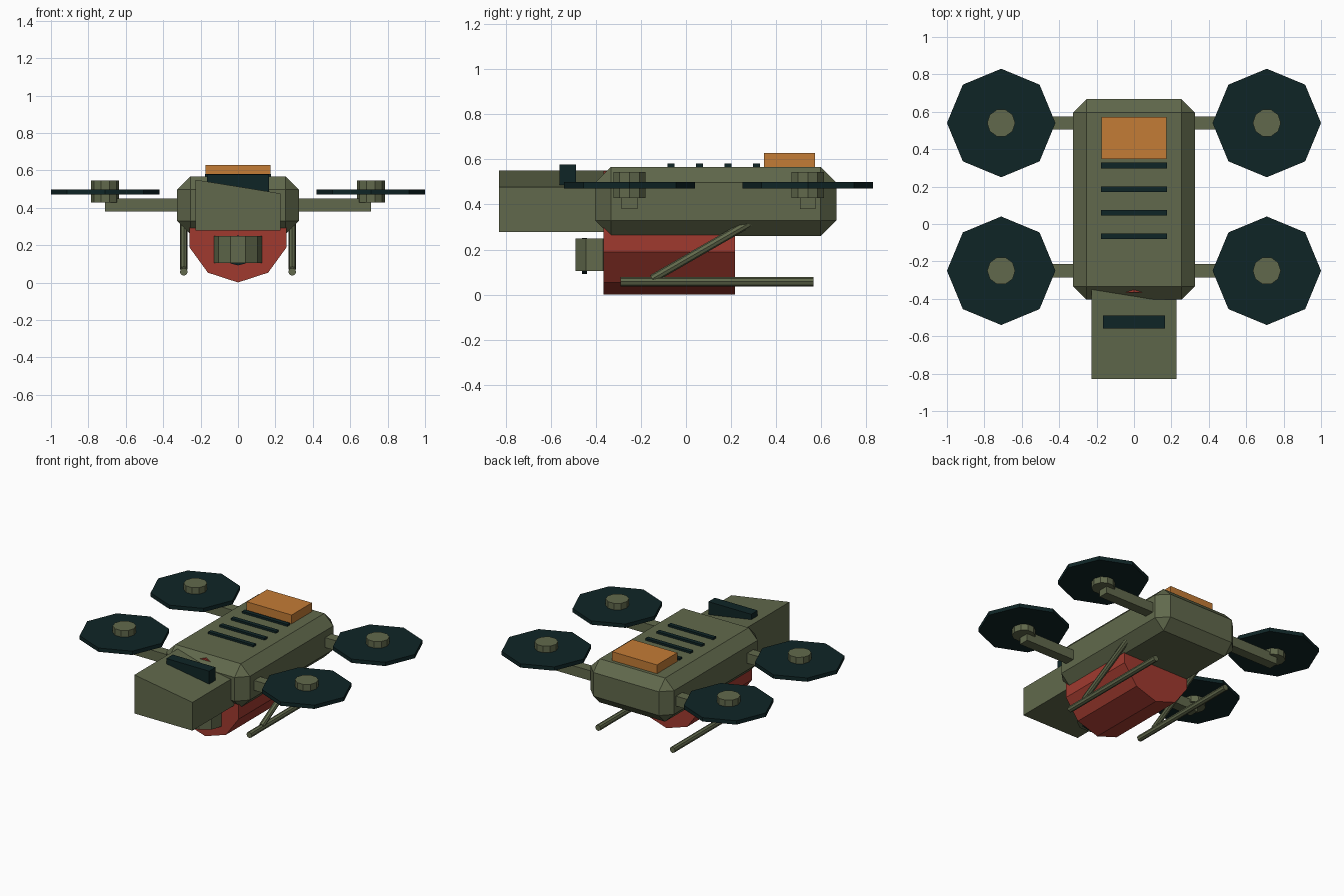
import bpy, bmesh, math
from mathutils import Vector, Matrix

if "Cube" in bpy.data.objects:
    bpy.data.objects.remove(bpy.data.objects["Cube"])


def mat(name, rgb):
    m = bpy.data.materials.new(name)
    lin = [((c / 255 + 0.055) / 1.055) ** 2.4 for c in rgb]
    m.diffuse_color = (*lin, 1)
    m.use_nodes = True
    m.node_tree.nodes["Principled BSDF"].inputs["Base Color"].default_value = m.diffuse_color
    return m


OLIVE = mat("olive_green", (97, 105, 76))
DARK = mat("dark_teal", (15, 37, 38))
RED = mat("brick_red", (160, 58, 47))
ORANGE = mat("orange", (196, 124, 54))


def finish(name, bm, material):
    bmesh.ops.recalc_face_normals(bm, faces=bm.faces)
    me = bpy.data.meshes.new(name)
    bm.to_mesh(me)
    bm.free()
    me.materials.append(material)
    ob = bpy.data.objects.new(name, me)
    bpy.context.collection.objects.link(ob)
    return ob


def box(name, lo, hi, material, bevel=0, shape=None):
    """Box between two corners, with optional chamfer and vertex edit."""
    lo, hi = Vector(lo), Vector(hi)
    bm = bmesh.new()
    bmesh.ops.create_cube(bm, size=1)
    for v in bm.verts:
        v.co = (lo + hi) / 2 + v.co * (hi - lo)
        if shape:
            shape(v.co)
    if bevel:
        bmesh.ops.bevel(bm, geom=bm.edges[:], offset=bevel, segments=1,
                        affect='EDGES', profile=0.5)
    return finish(name, bm, material)


def rod(name, a, b, r, sides, material, turn=0):
    """Flat-sided cylinder from a to b; turn rotates it about its axis."""
    a, b = Vector(a), Vector(b)
    bm = bmesh.new()
    bmesh.ops.create_cone(bm, cap_ends=True, segments=sides, radius1=r,
                          radius2=r, depth=(b - a).length)
    # build an axis frame that keeps the local x axis sideways
    z = (b - a).normalized()
    x = Vector((1, 0, 0))
    y = z.cross(x)
    # first vertex direction is put on local x before turning
    first = max((v.co for v in bm.verts), key=lambda c: c.x + 0.001 * c.y)
    start = -math.atan2(first.y, first.x)
    frame = Matrix((x, y, z)).transposed().to_4x4()
    bm.transform(Matrix.Translation((a + b) / 2) @ frame
                 @ Matrix.Rotation(start + turn, 4, 'Z'))
    return finish(name, bm, material)


# main hull with chamfered edges
box("hull", (-0.325, -0.403, 0.26), (0.325, 0.667, 0.567), OLIVE, bevel=0.07)


# nose block, its top sloping down to the right
def slope(co):
    if co.z > 0.4 and co.x > 0:
        co.z = 0.477


box("nose_block", (-0.226, -0.83, 0.278), (0.226, -0.30, 0.55), OLIVE, shape=slope)
box("nose_bar", (-0.167, -0.56, 0.48), (0.167, -0.488, 0.578), DARK)

# belly drum, ten-sided with a corner at the bottom
rod("belly_drum", (0, -0.365, 0.275), (0, 0.217, 0.275), 0.274, 10, RED, math.pi / 2)

# camera turret and its lens
rod("camera_turret", (0, -0.368, 0.105), (0, -0.368, 0.25), 0.129, 10, OLIVE)
rod("camera_lens", (0, -0.462, 0.172), (0, -0.44, 0.172), 0.08, 12, DARK, math.pi / 2)

# roof battery and vent slats
box("roof_battery", (-0.175, 0.347, 0.55), (0.175, 0.573, 0.629), ORANGE)
for i in range(4):
    y = 0.313 - i * 0.1265
    box(f"vent_slat_{i + 1}", (-0.176, y - 0.015, 0.55), (0.176, y + 0.015, 0.581), DARK)

for side, s in (("left", -1), ("right", 1)):
    # arms, motors and rotor discs
    for end, y in (("front", -0.25), ("rear", 0.54)):
        xs = sorted((0.25 * s, 0.71 * s))
        box(f"{end}_{side}_arm", (xs[0], y - 0.035, 0.38), (xs[1], y + 0.035, 0.45), OLIVE)
        rod(f"{end}_{side}_motor", (0.71 * s, y, 0.428), (0.71 * s, y, 0.545), 0.075, 10, OLIVE)
        rod(f"{end}_{side}_rotor", (0.71 * s, y, 0.472), (0.71 * s, y, 0.499), 0.29, 8, DARK)
    # landing skid and strut
    x = 0.29 * s
    rod(f"{side}_skid", (x, -0.29, 0.058), (x, 0.565, 0.058), 0.021, 8, OLIVE)
    rod(f"{side}_strut", (x, -0.15, 0.07), (x, 0.30, 0.329), 0.019, 8, OLIVE)
